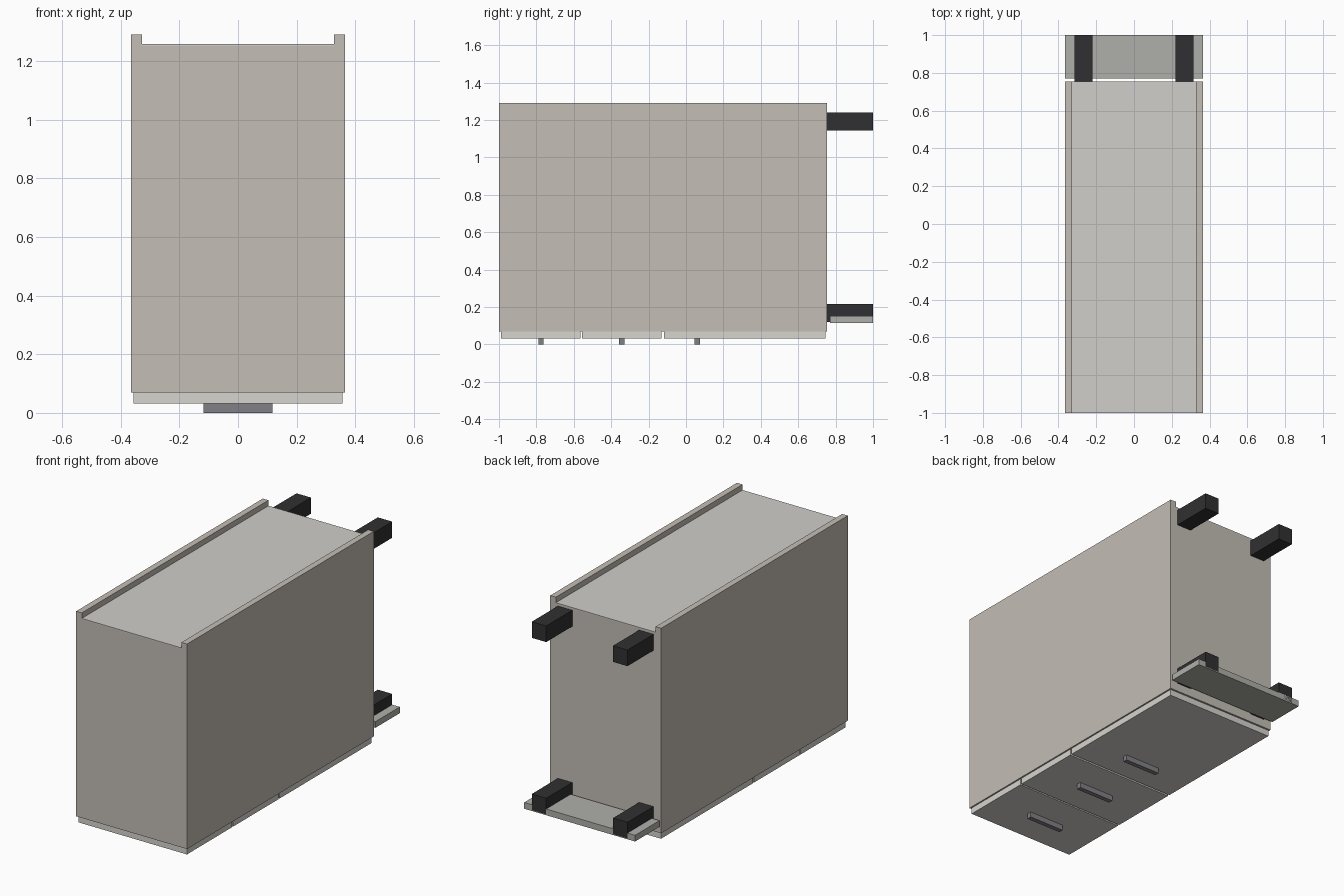
import bpy

if "Cube" in bpy.data.objects:
    bpy.data.objects.remove(bpy.data.objects["Cube"])


def material(name, rgb):
    m = bpy.data.materials.new(name)
    m.diffuse_color = (*rgb, 1.0)
    m.use_nodes = True
    m.node_tree.nodes["Principled BSDF"].inputs["Base Color"].default_value = m.diffuse_color
    return m


CARCASS = material("carcass_beige", (0.55, 0.51, 0.46))
PANEL = material("pale_panel", (0.63, 0.62, 0.59))
FRONT = material("drawer_pale", (0.67, 0.66, 0.62))
PLINTH = material("plinth_grey", (0.43, 0.43, 0.40))
METAL = material("handle_grey", (0.22, 0.22, 0.24))
BLACK = material("leg_black", (0.03, 0.03, 0.032))


def box(name, x, y, z, mat):
    """Box from (min, max) ranges on each axis."""
    bpy.ops.mesh.primitive_cube_add(size=1, location=[sum(r) / 2 for r in (x, y, z)])
    ob = bpy.context.object
    ob.name = name
    ob.scale = [r[1] - r[0] for r in (x, y, z)]
    bpy.ops.object.transform_apply(location=False, rotation=False, scale=True)
    ob.data.materials.append(mat)
    return ob


W = 0.365          # half width
T = 0.037          # board thickness
IN = W - T         # half width between the sides
Y0, Y1 = -1.0, 0.755
Z0, Z1, ZB = 0.07, 1.29, 1.257

# Carcass lying on its front: sides, top, bottom and recessed back
for side, s in (("left", -1), ("right", 1)):
    box(f"{side}_side", sorted((s * IN, s * W)), (Y0, Y1), (Z0, Z1), CARCASS)
box("cabinet_top", (-IN, IN), (Y0, Y0 + T), (Z0, ZB - 0.006), CARCASS)
box("cabinet_bottom", (-IN, IN), (Y1 - T, Y1), (Z0, ZB - 0.006), CARCASS)
box("back_panel", (-IN, IN), (Y0, Y1), (ZB - 0.006, ZB), PANEL)

# Drawer fronts with bar handles, facing down
drawers = [("top", -0.99, -0.565, -0.775),
           ("middle", -0.555, -0.13, -0.343),
           ("bottom", -0.118, 0.745, 0.06)]
for name, a, b, h in drawers:
    box(f"{name}_drawer_front", (-0.357, 0.357), (a, b), (0.032, 0.069), FRONT)
    box(f"{name}_drawer_handle", (-0.117, 0.117), (h - 0.014, h + 0.014), (0, 0.032), METAL)

# Four square legs
for side, s in (("left", -1), ("right", 1)):
    for end, z in (("front", 0.12), ("rear", 1.145)):
        box(f"{end}_{side}_leg", sorted((s * 0.22, s * 0.315)), (Y1, 1.0), (z, z + 0.096), BLACK)

# Plinth board across the front legs
box("plinth", (-W, W), (0.77, 1.0), (0.115, 0.152), PLINTH)
